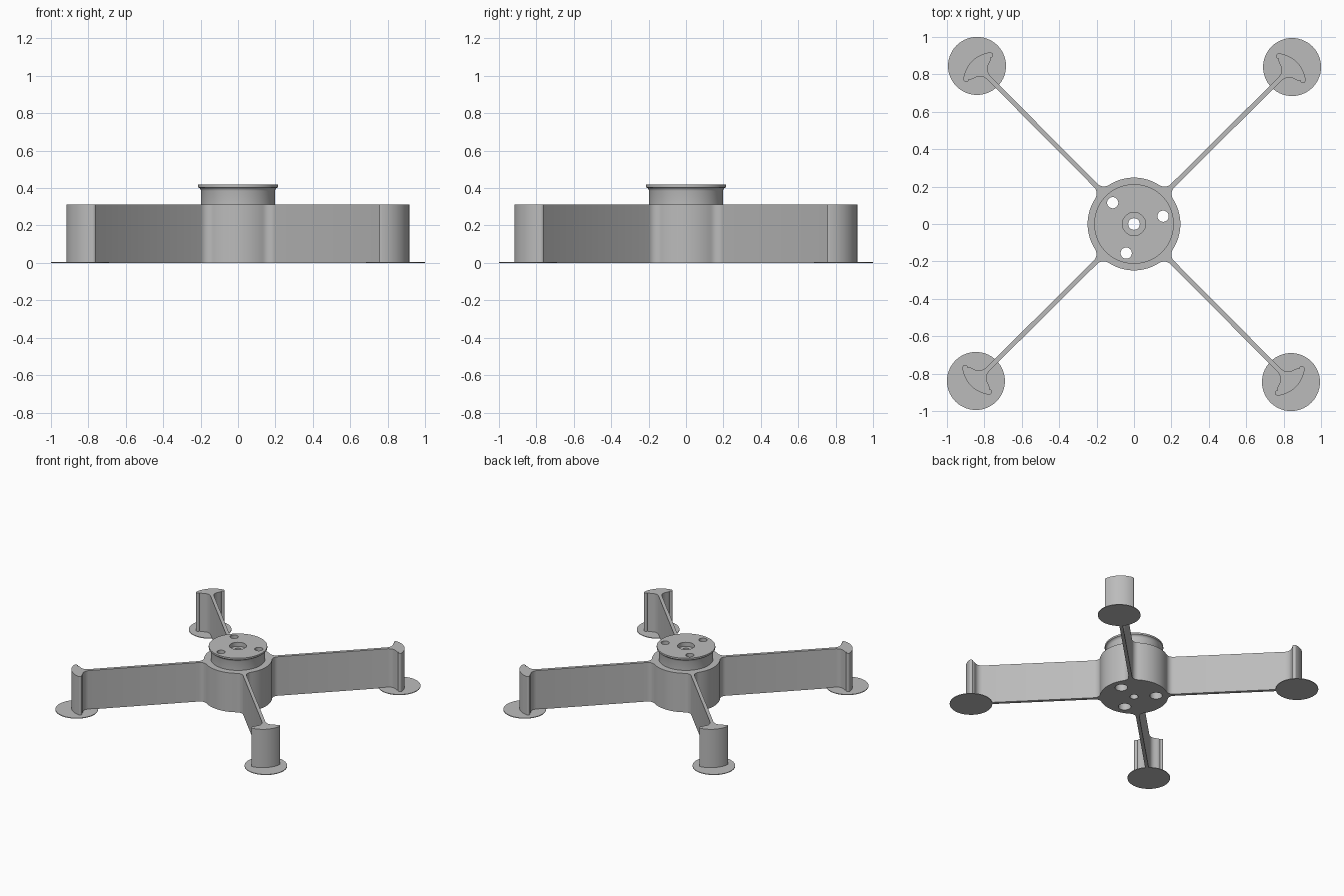
import bpy, bmesh, math
from mathutils import Matrix, Vector

cube = bpy.data.objects.get("Cube")
if cube:
    bpy.data.objects.remove(cube, do_unlink=True)

grey = bpy.data.materials.new("plain grey")
grey.use_nodes = True
colour = (0.5, 0.5, 0.5, 1)
grey.diffuse_color = colour
grey.node_tree.nodes["Principled BSDF"].inputs["Base Color"].default_value = colour

HUB, HALF, FILLET = 0.248, 0.0125, 0.05      # hub radius, half arm thickness, root fillet
BODY_TOP, RIM_TOP = 0.313, 0.418
TURN = math.radians(44.8)
FOOT_R, FOOT_T = 0.155, 0.005


def make(name, bm):
    bmesh.ops.recalc_face_normals(bm, faces=bm.faces)
    mesh = bpy.data.meshes.new(name)
    bm.to_mesh(mesh)
    bm.free()
    obj = bpy.data.objects.new(name, mesh)
    bpy.context.collection.objects.link(obj)
    mesh.materials.append(grey)
    return obj


def smooth(obj):
    bpy.ops.object.select_all(action="DESELECT")
    obj.select_set(True)
    bpy.context.view_layer.objects.active = obj
    bpy.ops.object.shade_smooth_by_angle(angle=math.radians(30))


def prism(name, points, z0, z1):
    bm = bmesh.new()
    face = bm.faces.new([bm.verts.new((x, y, z0)) for x, y in points])
    side = bmesh.ops.extrude_face_region(bm, geom=[face])["geom"]
    bmesh.ops.translate(bm, vec=(0, 0, z1 - z0),
                        verts=[v for v in side if isinstance(v, bmesh.types.BMVert)])
    return make(name, bm)


def lathe(name, profile, x=0, y=0, steps=64):
    bm = bmesh.new()
    verts = [bm.verts.new((r, 0, z)) for r, z in profile]
    edges = [bm.edges.new(pair) for pair in zip(verts, verts[1:])]
    bmesh.ops.spin(bm, geom=verts + edges, cent=(0, 0, 0), axis=(0, 0, 1),
                   angle=2 * math.pi, steps=steps)
    bmesh.ops.remove_doubles(bm, verts=bm.verts, dist=1e-5)
    bmesh.ops.translate(bm, vec=(x, y, 0), verts=bm.verts)
    return make(name, bm)


def arc(cx, cy, r, a0, a1, n):
    return [(cx + r * math.cos(a0 + (a1 - a0) * i / n),
             cy + r * math.sin(a0 + (a1 - a0) * i / n)) for i in range(n + 1)]


# Half outline of one arm, from the tip of its curved end plate back to the hub
end_arc = arc(1.063, 0, 0.165, 0, math.radians(38), 10)
tip = arc(1.181, 0.092, 0.014, math.radians(38), math.radians(225), 8)
# concave blend from the plate into the arm
blend = [(1.157, 0.062), (1.151, 0.043), (1.141, 0.028), (1.126, 0.018), (1.106, HALF)]
blend = [(1.163, 0.076)] + blend
off = HALF + FILLET
root_x = math.sqrt((HUB + FILLET) ** 2 - off ** 2)
root_angle = math.atan2(off, root_x)
root = arc(root_x, off, FILLET, -math.pi / 2, -math.pi + root_angle, 8)
rim = arc(0, 0, HUB, root_angle, math.pi / 4, 12)
half = end_arc + tip + blend + root + rim[1:]
quarter = [(x, -y) for x, y in reversed(half[1:-1])] + half

# Hub and four arms in one outline
outline = []
for k in range(4):
    rot = Matrix.Rotation(TURN + k * math.pi / 2, 2)
    outline += [tuple(rot @ Vector(p)) for p in quarter]
body = prism("hub_and_arms", outline, 0, BODY_TOP)

# Collar with a flared lip
collar = lathe("collar", [(0, BODY_TOP), (0.198, BODY_TOP), (0.198, 0.385), (0.2, 0.393),
                          (0.205, 0.4), (0.213, 0.404), (0.213, RIM_TOP), (0, RIM_TOP)])

# Cutters: stepped central bore and three screw holes with wider recesses below
cutters = [lathe("bore_cutter", [(0, -0.1), (0.031, -0.1), (0.031, 0.385),
                                 (0.062, 0.385), (0.062, 0.5), (0, 0.5)], steps=40)]
for k in range(3):
    a = math.radians(15 + 120 * k)
    cutters.append(lathe("screw_cutter", [(0, -0.1), (0.046, -0.1), (0.046, 0.07),
                                          (0.03, 0.07), (0.03, 0.5), (0, 0.5)],
                         0.161 * math.cos(a), 0.161 * math.sin(a), 32))

for obj in (body, collar):
    for cutter in cutters:
        mod = obj.modifiers.new("hole", "BOOLEAN")
        mod.operation = "DIFFERENCE"
        mod.solver = "EXACT"
        mod.object = cutter
        bpy.context.view_layer.objects.active = obj
        bpy.ops.object.modifier_apply(modifier=mod.name)
    smooth(obj)
for cutter in cutters:
    bpy.data.objects.remove(cutter, do_unlink=True)

# Thin round foot pads under the arm ends
names = ("back_left", "back_right", "front_right", "front_left")
for k, name in enumerate(names):
    a = TURN + k * math.pi / 2
    pad = lathe(name + "_foot_pad", [(0, 0), (FOOT_R, 0), (FOOT_R, FOOT_T), (0, FOOT_T)],
                1.191 * math.cos(a), 1.191 * math.sin(a), 56)
    smooth(pad)
